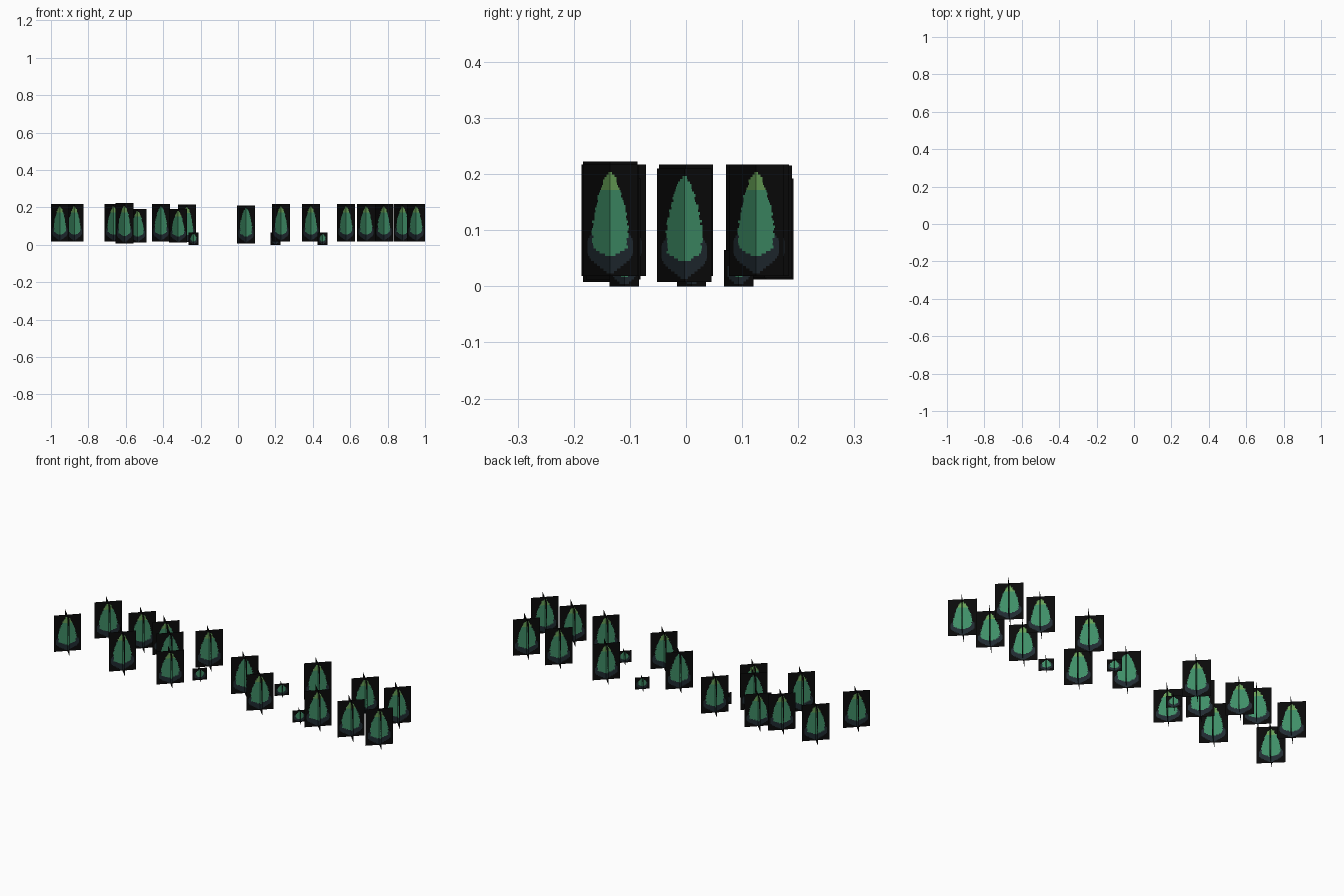
import bpy, bmesh, math, random

if "Cube" in bpy.data.objects:
    bpy.data.objects.remove(bpy.data.objects["Cube"])
random.seed(4)

def mat(name, rgb):
    m = bpy.data.materials.new(name)
    m.diffuse_color = (*rgb, 1)
    m.use_nodes = True
    m.node_tree.nodes["Principled BSDF"].inputs["Base Color"].default_value = m.diffuse_color
    return m

MATS = [mat("card black", (0.003, 0.003, 0.003)),
        mat("shadow slate", (0.014, 0.023, 0.030)),
        mat("leaf green", (0.050, 0.270, 0.135)),
        mat("tip yellow green", (0.135, 0.350, 0.095))]

def lookup(profile, t):
    """Half width of a painted silhouette at height t."""
    for (t0, w0), (t1, w1) in zip(profile, profile[1:]):
        if t0 <= t <= t1:
            return w0 + (w1 - w0) * (t - t0) / (t1 - t0)
    return 0.0

def crossed_cards(name, slate, green, tip, rows=44):
    """Two upright unit cards crossing at right angles, each cut in rows of coloured strips."""
    bm = bmesh.new()
    for ang in (math.pi / 4, -math.pi / 4):
        c, s = math.cos(ang), math.sin(ang)
        for r in range(rows):
            z0, z1 = r / rows, (r + 1) / rows
            t = (z0 + z1) / 2
            sides = []
            for _ in range(2):      # jagged pixel-like outline, left and right
                g = lookup(green, t)
                if g:
                    g = max(0.01, g + random.uniform(-0.02, 0.02))
                sides.append((g, max(g, lookup(slate, t))))
            (gl, sl), (gr, sr) = sides
            xs = [-0.5, -sl, -gl, gr, sr, 0.5]
            inner = 3 if t > tip else 2
            for x0, x1, m in zip(xs, xs[1:], (0, 1, inner, 1, 0)):
                if x1 - x0 < 1e-4:
                    continue
                f = bm.faces.new([bm.verts.new((x * c, x * s, z)) for x, z in
                                  ((x0, z0), (x1, z0), (x1, z1), (x0, z1))])
                f.material_index = m
    bmesh.ops.remove_doubles(bm, verts=bm.verts, dist=1e-5)
    me = bpy.data.meshes.new(name)
    bm.to_mesh(me)
    bm.free()
    for m in MATS:
        me.materials.append(m)
    return me

# Painted silhouettes: (height, half width)
SLATE = [(0.02, 0.03), (0.14, 0.34), (0.2, 0.42), (0.32, 0.42), (0.39, 0.33)]
GREEN = [(0.19, 0.1), (0.25, 0.31), (0.45, 0.33), (0.6, 0.28), (0.75, 0.2), (0.88, 0.1), (0.94, 0.02)]
BUSH_S = [(0.05, 0.1), (0.25, 0.38), (0.55, 0.38), (0.7, 0.2)]
BUSH_G = [(0.25, 0.1), (0.4, 0.27), (0.65, 0.27), (0.85, 0.08)]
tipped = crossed_cards("tipped_tree", SLATE, GREEN, 0.78)
plain = crossed_cards("plain_tree", SLATE, GREEN, 2)
bush = crossed_cards("bush", BUSH_S, BUSH_G, 2, 16)

def place(name, me, x, y, z0, z1, width):
    ob = bpy.data.objects.new(name, me)
    ob.location = (x, y, z0)
    k = width * math.sqrt(2)
    ob.scale = (k, k, z1 - z0)
    bpy.context.collection.objects.link(ob)

# Tall trees: x, y, bottom, top
TREES = [(-.952, -.12, .018, .217), (-.875, .125, .018, .217), (-.665, .12, .018, .217),
         (-.607, -.135, .008, .222), (-.537, .143, .012, .192), (-.412, 0, .018, .217),
         (-.32, -.13, .012, .192), (-.273, .14, .015, .215), (.043, -.003, .008, .21),
         (.23, -.138, .018, .217), (.39, .135, .018, .217), (.578, -.132, .018, .217),
         (.685, .125, .018, .217), (.78, -.135, .018, .217), (.88, .125, .018, .217),
         (.952, -.135, .018, .217)]
for i, (x, y, z0, z1) in enumerate(TREES):
    place(f"tree_{i + 1}", tipped if abs(y) > .05 else plain, x, y, z0, z1, 0.097)

# Low bushes between the trees
for i, (x, y) in enumerate([(-.238, .01), (.2, .094), (.452, -.11)]):
    place(f"bush_{i + 1}", bush, x, y, 0.0, .065, 0.052)
